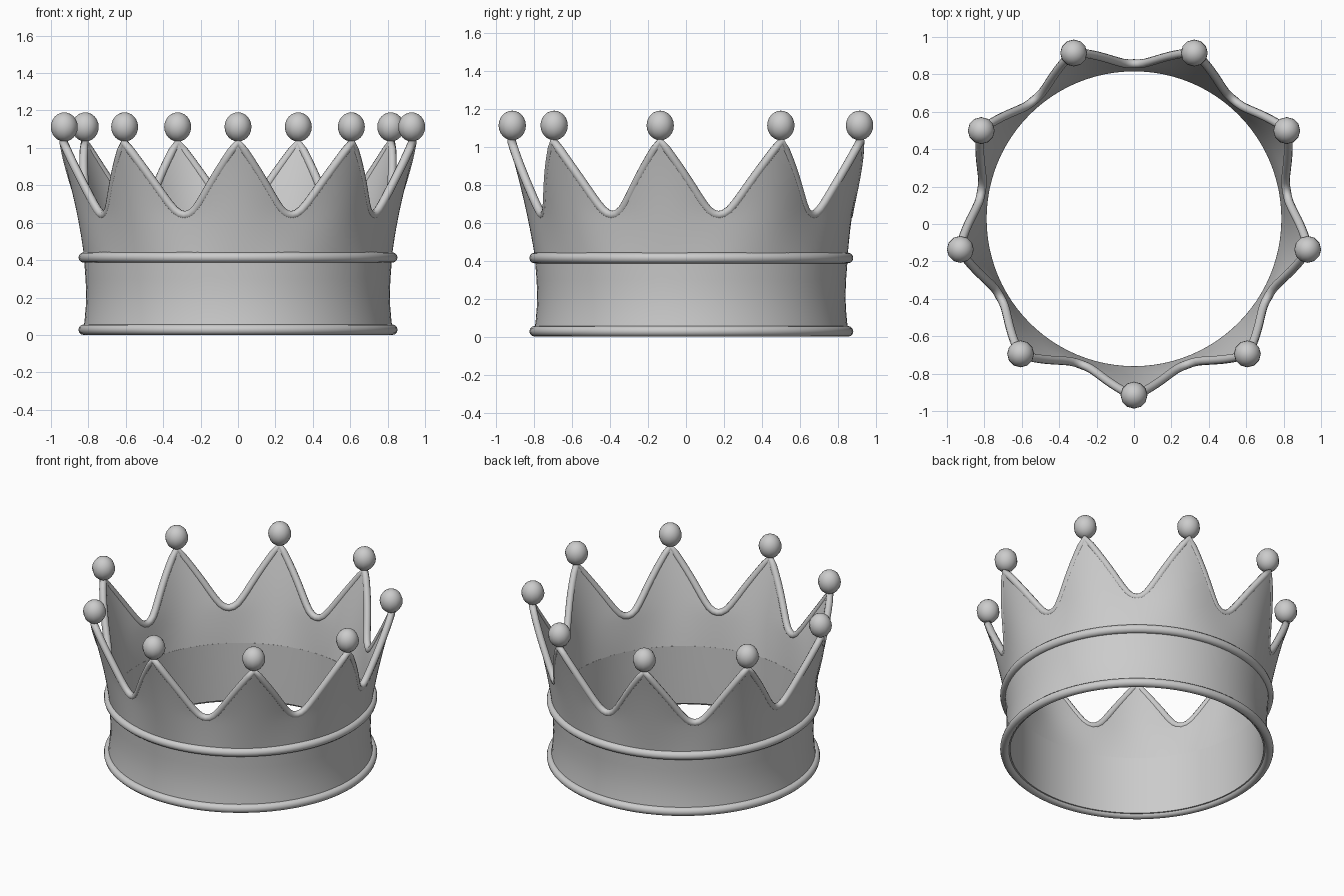
import bpy, bmesh
from math import sin, cos, pi, radians

if "Cube" in bpy.data.objects:
    bpy.data.objects.remove(bpy.data.objects["Cube"])

N = 9            # number of spikes
STEPS = 20       # wall columns per spike
CY = 0.028       # ring centre in y (odd spike count shifts it back)


def finish(obj, angle=40):
    bpy.ops.object.select_all(action='DESELECT')
    obj.select_set(True)
    bpy.context.view_layer.objects.active = obj
    bpy.ops.object.shade_smooth_by_angle(angle=radians(angle))


def loft(name, sections):
    """Join closed cross-sections into a closed ring."""
    bm = bmesh.new()
    rings = [[bm.verts.new(p) for p in sec] for sec in sections]
    n = len(rings[0])
    for i, a in enumerate(rings):
        b = rings[(i + 1) % len(rings)]
        for j in range(n):
            k = (j + 1) % n
            bm.faces.new((a[j], b[j], b[k], a[k]))
    bmesh.ops.recalc_face_normals(bm, faces=bm.faces)
    me = bpy.data.meshes.new(name)
    bm.to_mesh(me)
    bm.free()
    obj = bpy.data.objects.new(name, me)
    bpy.context.collection.objects.link(obj)
    finish(obj)
    return obj


def polar(r, a, z):
    return (r * cos(a), CY + r * sin(a), z)


# spike outline: (0 = tip, 1 = valley) -> height
EDGE = [(0, 1.03), (.1, .985), (.27, .905), (.47, .81), (.67, .715),
        (.82, .66), (.92, .643), (1, .64)]


def edge_z(u):
    for (u0, z0), (u1, z1) in zip(EDGE, EDGE[1:]):
        if u <= u1:
            return z0 + (z1 - z0) * (u - u0) / (u1 - u0)
    return EDGE[-1][1]


def wall_r(z, u):
    """Mid-wall radius: flares upward, pulled in between the spikes."""
    s = (z - .41) / .62
    return .804 + .10 * s + .043 * s * s - .02 * min(1, s / .4) * (1 - cos(pi * u)) / 2


# lower band, slightly waisted outside
profile = [(.828, .02), (.820, .08), (.814, .15), (.812, .22), (.815, .30),
           (.824, .415), (.788, .415), (.788, .22), (.790, .02)]
angles = [2 * pi * i / 96 for i in range(96)]
loft("band", [[polar(r, a, z) for r, z in profile] for a in angles])

# rounded rims at the bottom and top of the band
for name, z in (("bottom_rim", .028), ("middle_rim", .414)):
    bpy.ops.mesh.primitive_torus_add(location=(0, CY, z), major_radius=.825,
                                     minor_radius=.028, major_segments=96, minor_segments=12)
    rim = bpy.context.object
    rim.name = name
    finish(rim, 60)

# spiked wall and the path of its rounded edge
sections, path = [], []
ROWS = 8
for i in range(N * STEPS):
    a = -pi / 2 + 2 * pi * i / (N * STEPS)
    f = (i % STEPS) / STEPS
    u = 2 * min(f, 1 - f)
    top = edge_z(u)
    zs = [.41 + (top - .41) * j / ROWS for j in range(ROWS + 1)]
    outer = [polar(wall_r(z, u) + .018, a, z) for z in zs]
    inner = [polar(wall_r(z, u) - .016, a, z) for z in zs]
    sections.append(outer + inner[::-1])
    path.append(polar(wall_r(top, u), a, top))
loft("spiked_wall", sections)

# rounded bead along the spike edge
curve = bpy.data.curves.new("spike_edge", 'CURVE')
curve.dimensions = '3D'
curve.bevel_depth = .023
curve.bevel_resolution = 3
spline = curve.splines.new('POLY')
spline.points.add(len(path) - 1)
for pt, p in zip(spline.points, path):
    pt.co = (*p, 1)
spline.use_cyclic_u = True
bpy.context.collection.objects.link(bpy.data.objects.new("spike_edge", curve))

# balls on the tips
for i in range(N):
    a = -pi / 2 + 2 * pi * i / N
    bpy.ops.mesh.primitive_uv_sphere_add(segments=12, ring_count=12, radius=1,
                                         location=polar(.943, a, 1.112))
    ball = bpy.context.object
    ball.name = f"tip_ball_{i + 1}"
    ball.scale = (.072, .072, .078)
    finish(ball, 60)
